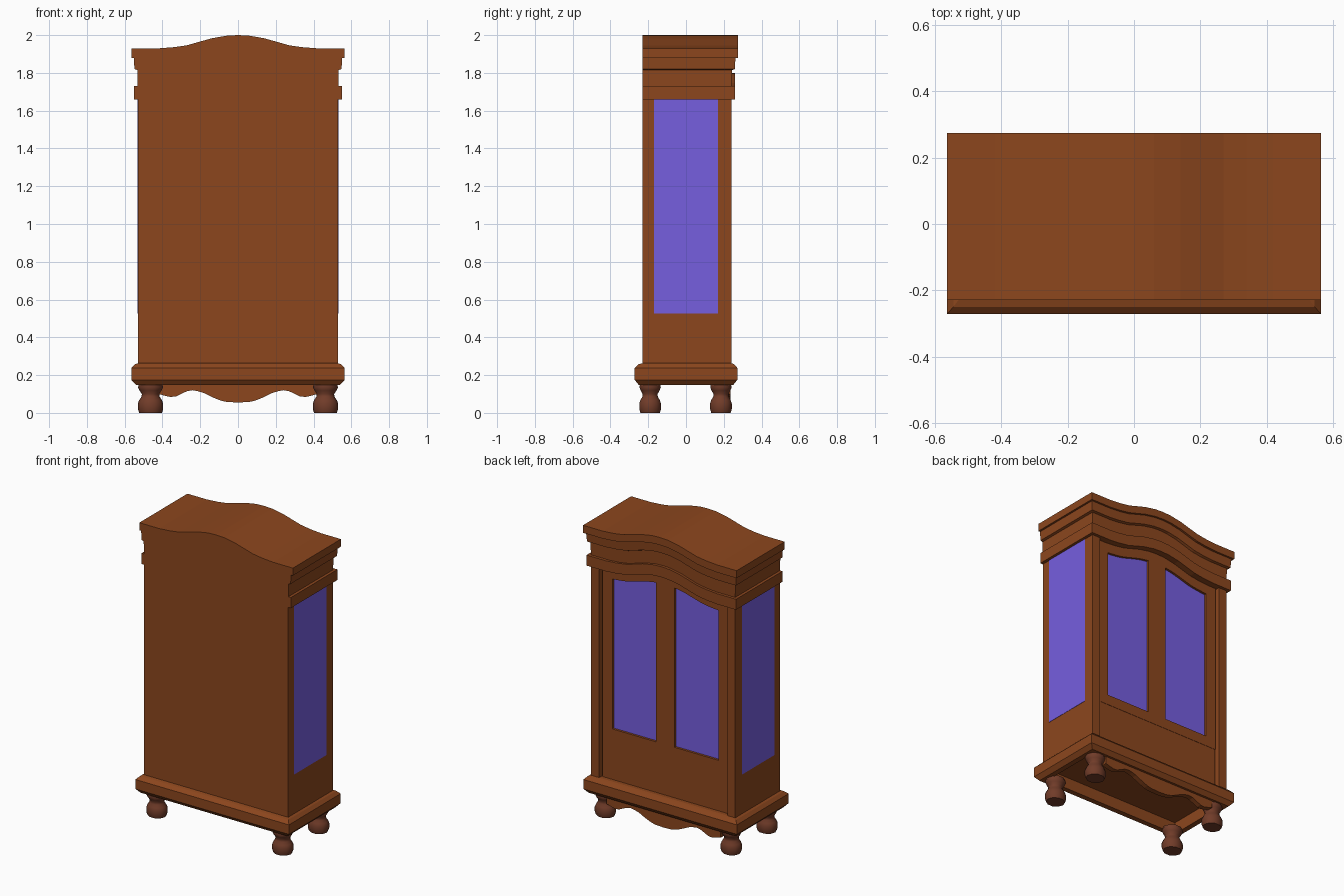
import bpy, bmesh, math

if "Cube" in bpy.data.objects:
    bpy.data.objects.remove(bpy.data.objects["Cube"])


def material(name, rgb):
    m = bpy.data.materials.new(name)
    m.diffuse_color = (*rgb, 1)
    m.use_nodes = True
    m.node_tree.nodes["Principled BSDF"].inputs["Base Color"].default_value = m.diffuse_color
    return m


WOOD = material("brown wood", (0.262, 0.062, 0.0125))
FOOT = material("reddish wood", (0.165, 0.045, 0.022))
GLASS = material("violet glass", (0.182, 0.112, 0.74))


def finish(name, bm, mat):
    bmesh.ops.recalc_face_normals(bm, faces=bm.faces)
    me = bpy.data.meshes.new(name)
    bm.to_mesh(me)
    bm.free()
    me.materials.append(mat)
    ob = bpy.data.objects.new(name, me)
    bpy.context.collection.objects.link(ob)
    return ob


def loft(name, rings, mat):
    """Skin a list of closed rings of points and cap both ends."""
    bm = bmesh.new()
    rows = [[bm.verts.new(p) for p in r] for r in rings]
    n = len(rows[0])
    for a, b in zip(rows, rows[1:]):
        for i in range(n):
            j = (i + 1) % n
            bm.faces.new((a[i], a[j], b[j], b[i]))
    for r in (rows[0], rows[-1]):
        # pair front and back points so curved caps stay clean
        for i in range(n // 2 - 1):
            bm.faces.new((r[i], r[i + 1], r[n - 2 - i], r[n - 1 - i]))
    return finish(name, bm, mat)


def rect(hx, y0, y1, z):
    return [(-hx, y0, z), (hx, y0, z), (hx, y1, z), (-hx, y1, z)]


def box(name, x0, x1, y0, y1, z0, z1, mat=WOOD):
    return loft(name, [[(x0, y0, z), (x1, y0, z), (x1, y1, z), (x0, y1, z)]
                       for z in (z0, z1)], mat)


# Arched crest line shared by cornice, doors and door glass
CREST = [(0, 2.0), (.06, 1.997), (.1, 1.99), (.14, 1.983), (.2, 1.966),
         (.27, 1.946), (.34, 1.936), (.42, 1.93), (.565, 1.93)]


def interp(pts, x):
    x = abs(x)
    for (a, za), (b, zb) in zip(pts, pts[1:]):
        if x <= b:
            return za + (zb - za) * (x - a) / (b - a)
    return pts[-1][1]


def crest(x):
    return interp(CREST, x)


def strip(name, x0, x1, low, high, y0, y1, mat=WOOD, n=10):
    """Upright board whose lower and upper edges follow functions of x."""
    xs = [x0 + (x1 - x0) * i / n for i in range(n + 1)]
    rings = []
    for y in (y0, y1):
        rings.append([(x, y, low(x)) for x in xs] +
                     [(x, y, high(x)) for x in reversed(xs)])
    return loft(name, rings, mat)


# Plinth: moulded outside, hollow underneath
loft("plinth", [rect(.53, -.23, .24, .263), rect(.545, -.25, .255, .258),
                rect(.565, -.272, .272, .238), rect(.565, -.272, .272, .175),
                rect(.54, -.25, .25, .148), rect(.505, -.215, .215, .148),
                rect(.505, -.215, .215, .225)], WOOD)

# Carcass, its top hidden inside the arched cornice
strip("carcass", -.53, .53, lambda x: .255, lambda x: crest(x) - .22,
      -.2298, .196, WOOD, 24)

# Cornice: stepped moulding following the crest
profile = [(.035, 0), (.035, -.05), (.022, -.05), (.018, -.11), (.003, -.115),
           (.001, -.2), (.02, -.2), (.02, -.27)]
xs = [-x for x, _ in reversed(CREST)] + [x for x, _ in CREST[1:]]
rings = []
for off, dz in profile:
    k = (.53 + off) / .565
    rings.append([(x * k, -.23, crest(x) + dz) for x in xs] +
                 [(x * k, .24 + off, crest(x) + dz) for x in reversed(xs)])
loft("cornice", rings, WOOD)

# Lower panel below the doors, and the shared centre stile
FACE = .217
box("lower_panel", -.463, .463, .18, FACE - .002, .255, .532)
box("centre_stile", -.067, .067, .18, FACE, .532, 1.70)

for s, side in ((-1, "left"), (1, "right")):
    def span(a, b):
        return min(s * a, s * b), max(s * a, s * b)

    # Corner post
    box(side + "_post", *span(.472, .53), .18, .24, .255, 1.68)

    # Door frame around an arched pane
    box(side + "_door_outer_stile", *span(.39, .463), .18, FACE, .532, 1.67)
    box(side + "_door_bottom_rail", *span(.067, .39), .18, FACE, .532, .60)
    strip(side + "_door_top_rail", *span(0, .463),
          lambda x: crest(x) - .335, lambda x: crest(x) - .25, .18, FACE)
    strip(side + "_door_glass", *span(.067, .39), lambda x: .60,
          lambda x: crest(x) - .335, .194, .202, GLASS)

    # Side pane
    box(side + "_side_glass", *span(.527, .532), -.17, .17, .525, 1.662, GLASS)

    # Turned feet
    for cy, end in ((-.19, "rear"), (.185, "door_side")):
        rings = []
        for r, z in ((.06, 0), (.067, .02), (.067, .05), (.06, .068),
                     (.048, .085), (.046, .1), (.058, .118), (.066, .135),
                     (.062, .155)):
            rings.append([(s * .463 + r * math.cos(math.tau * i / 10),
                           cy + r * .9 * math.sin(math.tau * i / 10), z)
                          for i in range(10)])
        foot = loft(f"{side}_{end}_foot", rings, FOOT)
        for p in foot.data.polygons:
            p.use_smooth = abs(p.normal.z) < .99

# Scalloped apron under the door side
APRON = [(0, .055), (.06, .058), (.1, .067), (.15, .09), (.19, .11),
         (.24, .12), (.28, .113), (.31, .095), (.34, .082), (.37, .086),
         (.42, .10)]
strip("apron", -.42, .42, lambda x: interp(APRON, x), lambda x: .18,
      .2, .235, WOOD, 28)
